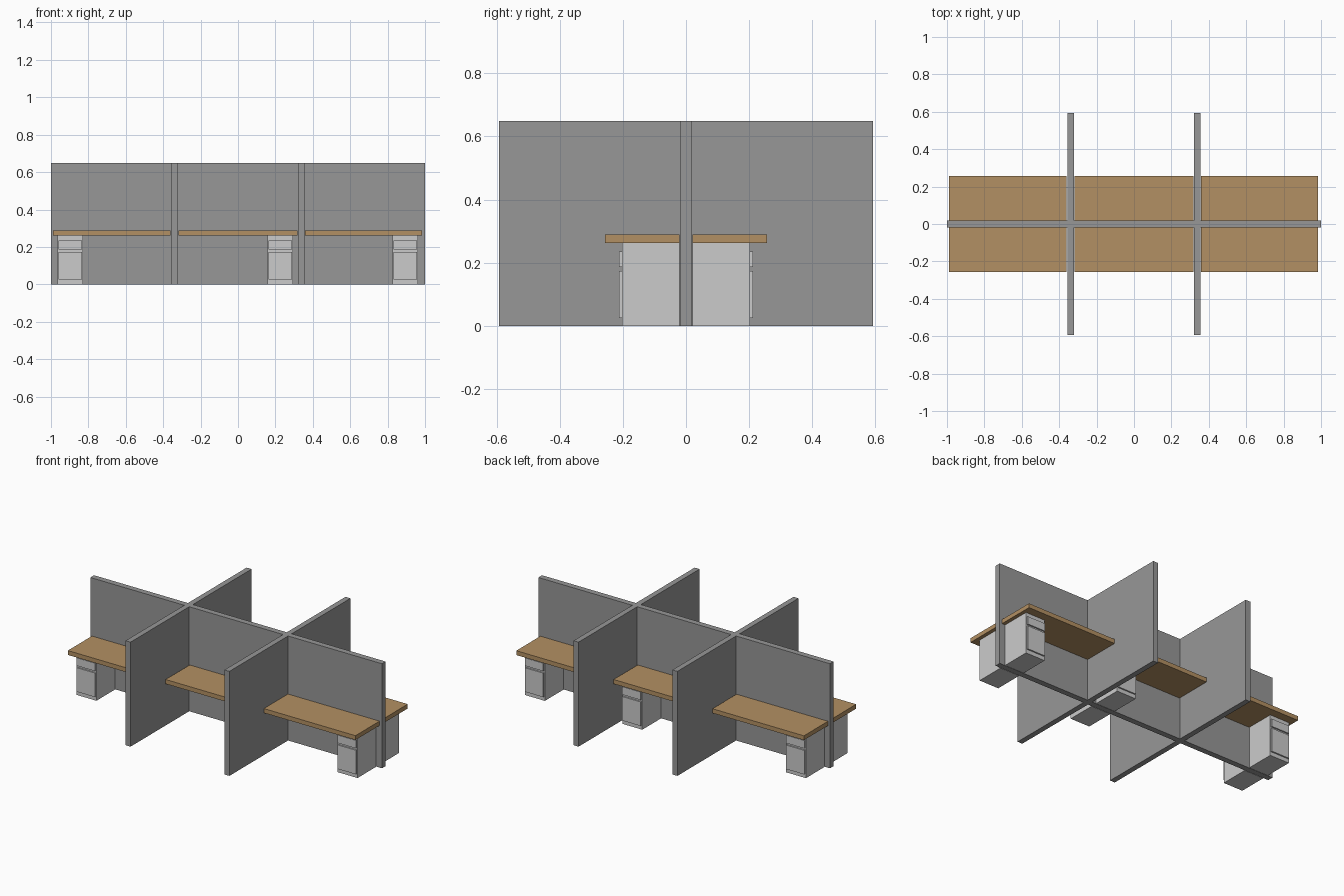
import bpy, bmesh

if "Cube" in bpy.data.objects:
    bpy.data.objects.remove(bpy.data.objects["Cube"])


def material(name, rgb):
    m = bpy.data.materials.new(name)
    m.diffuse_color = (*rgb, 1)
    m.use_nodes = True
    m.node_tree.nodes["Principled BSDF"].inputs["Base Color"].default_value = m.diffuse_color
    return m


PANEL = material("panel grey", (0.31, 0.31, 0.31))
WOOD = material("desk wood", (0.45, 0.28, 0.125))
METAL = material("light grey metal", (0.60, 0.60, 0.60))


def box(name, x, y, z, mat):
    """Box from (min, max) ranges on each axis."""
    bm = bmesh.new()
    bmesh.ops.create_cube(bm, size=1)
    for v in bm.verts:
        for i, r in enumerate((x, y, z)):
            v.co[i] = min(r) if v.co[i] < 0 else max(r)
    me = bpy.data.meshes.new(name)
    bm.to_mesh(me)
    bm.free()
    me.materials.append(mat)
    ob = bpy.data.objects.new(name, me)
    bpy.context.collection.objects.link(ob)
    return ob


HEIGHT = 0.648
HALF = 0.018

# long central partition
box("spine_partition", (-1, 1), (-HALF, HALF), (0, HEIGHT), PANEL)

for row, s in (("front", -1), ("back", 1)):
    # side partitions between the work bays
    for side, x in (("left", -0.339), ("right", 0.339)):
        box(f"{row}_{side}_divider", (x - 0.017, x + 0.017),
            (s * HALF, s * 0.593), (0, HEIGHT), PANEL)

    # desk top and drawer pedestal in each bay
    bays = (("left", (-0.988, -0.361), -0.897),
            ("middle", (-0.317, 0.317), 0.226),
            ("right", (0.357, 0.985), 0.894))
    for bay, span, px in bays:
        tag = f"{row}_{bay}"
        box(f"{tag}_desk_top", span, (s * 0.020, s * 0.256), (0.262, 0.289), WOOD)
        box(f"{tag}_pedestal", (px - 0.068, px + 0.068),
            (s * 0.020, s * 0.203), (0, 0.262), METAL)
        for part, z in (("lower_drawer", (0.025, 0.174)),
                        ("upper_drawer", (0.186, 0.235))):
            box(f"{tag}_{part}", (px - 0.063, px + 0.063),
                (s * 0.203, s * 0.212), z, METAL)
